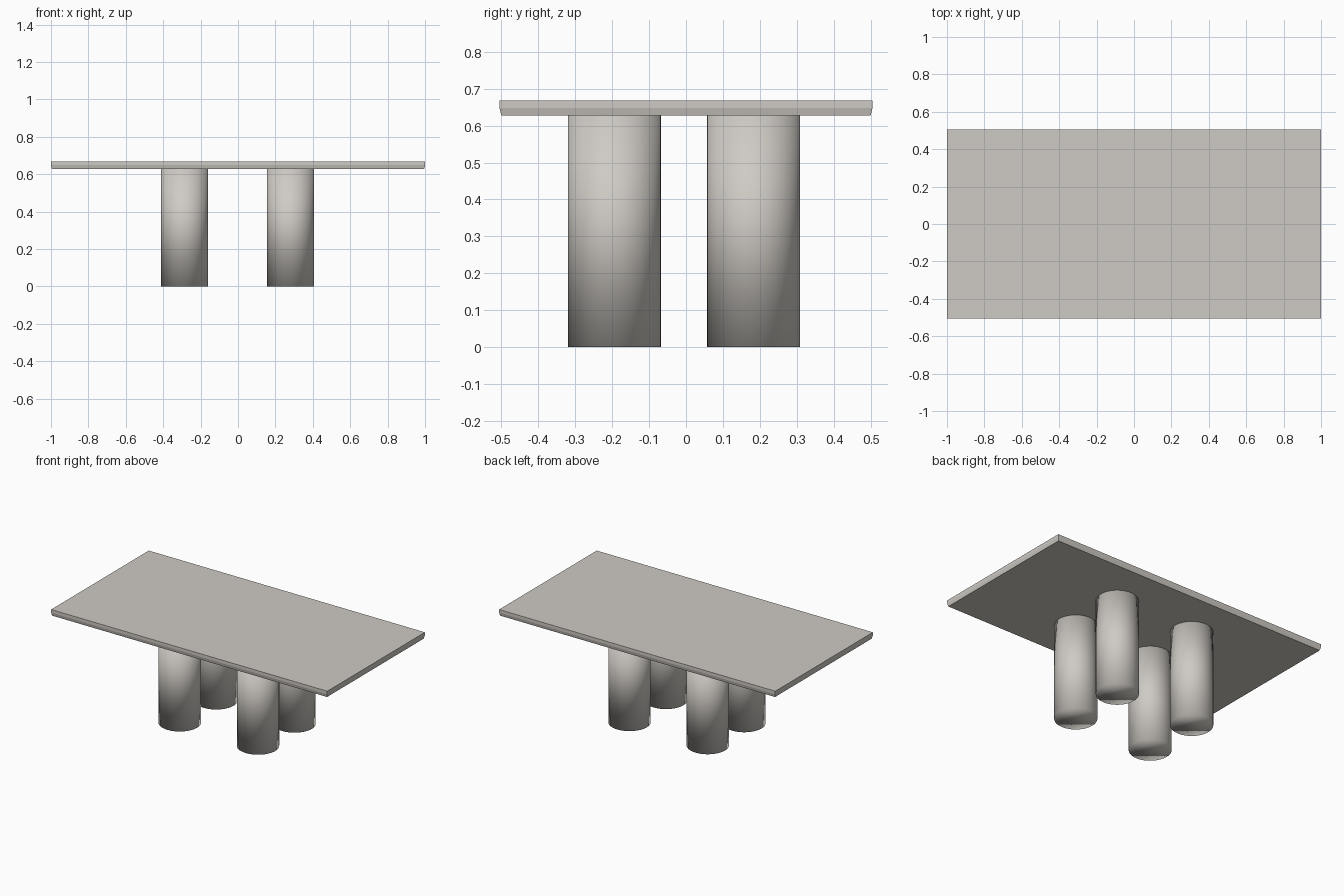
import bpy, bmesh

if "Cube" in bpy.data.objects:
    bpy.data.objects.remove(bpy.data.objects["Cube"])

# Single warm grey colour
stone = bpy.data.materials.new("warm_grey_stone")
stone.diffuse_color = (0.62, 0.59, 0.55, 1.0)
stone.use_nodes = True
stone.node_tree.nodes["Principled BSDF"].inputs["Base Color"].default_value = stone.diffuse_color

BOTTOM, TOP = 0.627, 0.668


def add_object(name, bm, smooth):
    bmesh.ops.recalc_face_normals(bm, faces=bm.faces)
    for f in bm.faces:
        f.smooth = smooth
    mesh = bpy.data.meshes.new(name)
    bm.to_mesh(mesh)
    bm.free()
    mesh.materials.append(stone)
    ob = bpy.data.objects.new(name, mesh)
    bpy.context.collection.objects.link(ob)
    return ob


# Tabletop: stacked rectangles, the lower edge tapers in slightly
bm = bmesh.new()
rings = []
for hx, hy, z in ((0.995, 0.50, BOTTOM), (1.0, 0.505, 0.648), (1.0, 0.505, TOP)):
    rings.append([bm.verts.new((sx * hx, sy * hy, z))
                  for sx, sy in ((-1, -1), (1, -1), (1, 1), (-1, 1))])
for low, high in zip(rings, rings[1:]):
    for i in range(4):
        j = (i + 1) % 4
        bm.faces.new((low[i], low[j], high[j], high[i]))
bm.faces.new(rings[0][::-1])
bm.faces.new(rings[-1])
add_object("tabletop", bm, False)

# Four thick round legs, softly shaded over their ends
for side, x in (("left", -0.286), ("right", 0.281)):
    for end, y in (("front", -0.194), ("back", 0.183)):
        bm = bmesh.new()
        bmesh.ops.create_cone(bm, cap_ends=True, segments=48,
                              radius1=0.126, radius2=0.126, depth=BOTTOM)
        leg = add_object(f"{end}_{side}_leg", bm, True)
        leg.location = (x, y, BOTTOM / 2)
